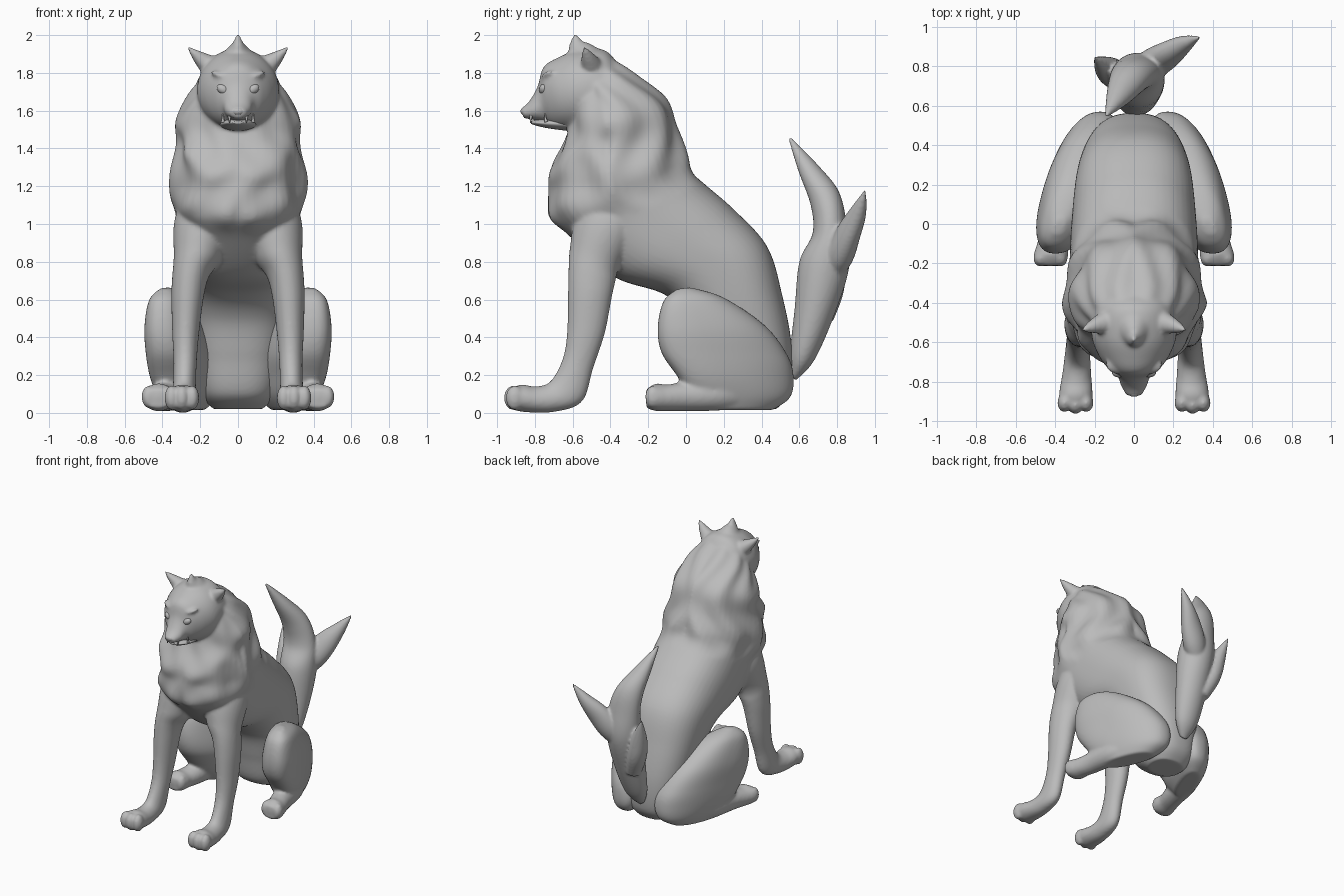
import bpy, bmesh, math
from mathutils import Vector, Matrix

cube = bpy.data.objects.get("Cube")
if cube:
    bpy.data.objects.remove(cube, do_unlink=True)

grey = bpy.data.materials.new("stone grey")
grey.use_nodes = True
COLOUR = (0.5, 0.5, 0.5, 1)
grey.diffuse_color = COLOUR
grey.node_tree.nodes["Principled BSDF"].inputs["Base Color"].default_value = COLOUR


def spline(keys, steps=8):
    """Smoothly interpolate a list of equal-length tuples."""
    out = []
    for i in range(len(keys) - 1):
        a, b, c, d = (keys[max(0, min(len(keys) - 1, i + k))] for k in (-1, 0, 1, 2))
        for s in range(steps):
            t = s / steps
            out.append([q + t / 2 * (r - p + t * (2 * p - 5 * q + 4 * r - w + t * (3 * (q - r) + w - p)))
                        for p, q, r, w in zip(a, b, c, d)])
    return out + [list(keys[-1])]


def skin(bm, rings, shape=None, count=56):
    """Close a surface over rings given as centre and two half axes."""
    loops = []
    for centre, a, b in rings:
        loop = []
        for i in range(count):
            angle = math.tau * i / count
            offset = a * math.cos(angle) + b * math.sin(angle)
            if shape:
                offset = offset * shape(centre + offset, angle)
            loop.append(bm.verts.new(centre + offset))
        loops.append(loop)
    for low, high in zip(loops, loops[1:]):
        for i in range(count):
            j = (i + 1) % count
            bm.faces.new((low[i], low[j], high[j], high[i]))
    bm.faces.new(loops[0])
    bm.faces.new(loops[-1])


def profile(bm, keys, side=1, shape=None):
    """Skin from side outlines: front y z, back y z, half width, front x, back x."""
    rings = []
    for fy, fz, by, bz, half, fx, bx in spline(keys):
        front, back = Vector((fx * side, fy, fz)), Vector((bx * side, by, bz))
        rings.append(((front + back) / 2, Vector((max(half, .004), 0, 0)), (back - front) / 2))
    skin(bm, rings, shape)


def tube(bm, keys, side=1):
    """Skin a tapering tube: x, y, z, radius across, radius along y."""
    pts = spline([(k[0] * side,) + tuple(k[1:]) for k in keys])
    rings = []
    for i, p in enumerate(pts):
        way = Vector(pts[min(i + 1, len(pts) - 1)][:3]) - Vector(pts[max(i - 1, 0)][:3])
        across = way.cross(Vector((0, 1, 0))).normalized()
        rings.append((Vector(p[:3]), across * max(p[3], .003),
                      across.cross(way).normalized() * max(p[4], .003)))
    skin(bm, rings)


def ball(bm, centre, size, tilt=0):
    matrix = Matrix.Translation(centre) @ Matrix.Rotation(tilt, 4, 'Y') @ Matrix.Diagonal((*size, 1))
    bmesh.ops.create_uvsphere(bm, u_segments=20, v_segments=12, radius=1, matrix=matrix)


def finish(name, bm, smooth=0):
    """Turn the mesh into an object, optionally fused into one soft skin."""
    bmesh.ops.recalc_face_normals(bm, faces=bm.faces[:])
    mesh = bpy.data.meshes.new(name)
    bm.to_mesh(mesh)
    bm.free()
    mesh.materials.append(grey)
    for poly in mesh.polygons:
        poly.use_smooth = True
    obj = bpy.data.objects.new(name, mesh)
    bpy.context.collection.objects.link(obj)
    if smooth:
        fuse = obj.modifiers.new("fuse", 'REMESH')
        fuse.mode, fuse.voxel_size, fuse.use_smooth_shade = 'VOXEL', .011, True
        soft = obj.modifiers.new("soften", 'SMOOTH')
        soft.factor, soft.iterations = .5, smooth


def squared(angle, power):
    """Scale that turns an ellipse into a slightly boxy one."""
    return (abs(math.cos(angle)) ** power + abs(math.sin(angle)) ** power) ** (-1 / power)


# Tufts swelling out of the mane: place, reach and strength
TUFTS = [((.11, -.69, 1.27), .085, .11), ((.06, -.7, 1.05), .075, .08), ((.3, -.42, 1.53), .08, .12),
         ((.33, -.38, 1.21), .1, .07), ((.23, -.58, 1.4), .07, .09), ((.2, -.57, 1.12), .08, .06)]


def fur(p, angle):
    """Wavy locks and tufts that fade out below the mane."""
    edge = 1.04 + .45 * max(0, p.y + .3)
    fade = max(0, min(1, (p.z - edge) / .15))
    wave = math.sin(9 * abs(math.pi / 2 - angle % math.tau) + 2.2 * math.sin(9 * p.z))
    mirrored = Vector((abs(p.x), p.y, p.z))
    swell = sum(s * math.exp(-((mirrored - Vector(c)).length / r) ** 2) for c, r, s in TUFTS)
    ripple = .035 * wave + .02 * math.sin(24 * p.z + 5 * mirrored.x)
    return squared(angle, 2.45 - .3 * fade) * (1 + fade * ripple + swell)


# Torso with mane, from the rump up to the neck
body = bmesh.new()
torso = [(.25, .02, .48, .02, .13), (.13, .1, .55, .12, .2), (.08, .3, .56, .35, .24),
         (.02, .5, .51, .62, .275), (-.12, .63, .43, .88, .3), (-.38, .72, .25, 1.08, .32),
         (-.6, .92, .07, 1.24, .33), (-.7, 1.05, 0, 1.36, .345), (-.71, 1.25, -.05, 1.52, .325),
         (-.65, 1.42, -.13, 1.68, .3), (-.62, 1.55, -.27, 1.8, .26), (-.62, 1.7, -.4, 1.88, .17)]
profile(body, [k + (0, 0) for k in torso], shape=fur)

# Head, from the nape to the nose
head = [(-.34, 1.55, -.34, 1.82, .16), (-.43, 1.5, -.43, 1.92, .205), (-.56, 1.49, -.57, 1.92, .215),
        (-.65, 1.5, -.68, 1.88, .18), (-.71, 1.515, -.755, 1.83, .13), (-.75, 1.54, -.785, 1.73, .085),
        (-.8, 1.55, -.83, 1.65, .068), (-.86, 1.56, -.875, 1.61, .042)]
profile(body, [k + (0, 0) for k in head])
tube(body, [(0, -.53, 1.84, .14, .14), (0, -.56, 1.91, .07, .08), (0, -.58, 1.955, .03, .04),
            (0, -.585, 2.01, .007, .007)])

foreleg = [(-.46, 1.24, -.34, 1.22, .05, .2), (-.58, 1.05, -.24, 1, .15, .185),
           (-.615, .87, -.35, .78, .125, .215), (-.622, .76, -.375, .69, .098, .25),
           (-.625, .63, -.395, .6, .086, .267),
           (-.63, .42, -.43, .42, .071, .277), (-.655, .28, -.49, .24, .061, .28),
           (-.72, .165, -.55, .06, .062, .285), (-.8, .14, -.7, .005, .072, .29),
           (-.87, .15, -.86, .005, .085, .295), (-.935, .125, -.935, .025, .07, .297)]
for side in (1, -1):
    # Ears, brows, then forelegs with toes
    tube(body, [(.1, -.49, 1.8, .075, .08), (.16, -.505, 1.845, .055, .055),
                (.21, -.52, 1.885, .034, .035), (.265, -.54, 1.935, .008, .008)], side)
    ball(body, (.07 * side, -.715, 1.775), (.08, .05, .022), -.4 * side)
    profile(body, [k + (k[-1],) for k in foreleg], side)
    for toe in (-1, 0, 1):
        ball(body, ((.297 + toe * .055) * side, -.907 - .01 * (toe == 0), .08), (.037, .048, .066))
finish("body", body, 7)

# Hind legs with thigh, foot and toes
thigh = [(-.05, .655, .02, .665, .03, .39, .37), (-.12, .59, .2, .61, .1, .4, .32),
         (-.15, .45, .42, .46, .145, .4, .25), (-.13, .32, .54, .3, .16, .39, .19),
         (-.05, .2, .57, .18, .15, .38, .17), (.02, .1, .55, .08, .125, .36, .18),
         (.1, .015, .46, .015, .08, .35, .22)]
foot = [(.38, .14, .38, .05, .03, .31), (.2, .18, .2, .015, .08, .35), (0, .165, 0, .01, .08, .385),
        (-.1, .15, -.1, .01, .08, .412), (-.16, .155, -.16, .01, .088, .421),
        (-.21, .125, -.21, .025, .07, .424)]
for side, name in ((1, "left"), (-1, "right")):
    leg = bmesh.new()
    profile(leg, thigh, side, lambda p, angle: squared(angle, 2.4))
    profile(leg, [k + (k[-1],) for k in foot], side)
    for toe in (-1, 0, 1):
        ball(leg, ((.424 + toe * .05) * side, -.175, .085), (.037, .042, .06))
    finish(name + "_hind_leg", leg, 8)

# Tail with a tall tip and two side tips
tail = bmesh.new()
main = [(.55, .2, .58, .17, .03, 0), (.55, .32, .68, .28, .09, .01), (.575, .55, .79, .53, .12, .02),
        (.6, .8, .865, .78, .135, .02), (.67, .95, .85, 1, .125, .01), (.66, 1.1, .81, 1.17, .105, -.02),
        (.595, 1.28, .71, 1.3, .065, -.075), (.54, 1.455, .555, 1.46, .008, -.14)]
profile(tail, [k + (k[-1],) for k in main])
tube(tail, [(.04, .77, .74, .06, .06), (.1, .815, .84, .09, .075), (.17, .86, .95, .085, .065),
            (.25, .91, 1.06, .05, .045), (.335, .95, 1.18, .006, .006)])
tube(tail, [(-.04, .72, .5, .06, .06), (-.1, .76, .65, .07, .075), (-.14, .79, .8, .06, .06),
            (-.2, .845, .99, .005, .005)])
finish("tail", tail, 3)

# Lower jaw, nose, teeth and eyes
jaw = bmesh.new()
profile(jaw, [(-.6, 1.49, -.6, 1.57, .1, 0, 0), (-.72, 1.505, -.72, 1.56, .085, 0, 0),
              (-.79, 1.52, -.79, 1.552, .058, 0, 0), (-.82, 1.53, -.82, 1.545, .025, 0, 0)])
finish("lower_jaw", jaw)
nose = bmesh.new()
ball(nose, (0, -.858, 1.597), (.032, .018, .02))
finish("nose", nose)
teeth, eyes = bmesh.new(), bmesh.new()
for side in (1, -1):
    tube(teeth, [(.045, -.82, 1.575, .01, .01), (.045, -.822, 1.555, .006, .006),
                 (.045, -.822, 1.535, .003, .003)], side)
    tube(teeth, [(.08, -.74, 1.54, .01, .01), (.08, -.745, 1.56, .006, .006),
                 (.08, -.745, 1.585, .003, .003)], side)
    ball(eyes, (.077 * side, -.752, 1.712), (.038, .026, .026), -.5 * side)
finish("teeth", teeth)
finish("eyes", eyes)
